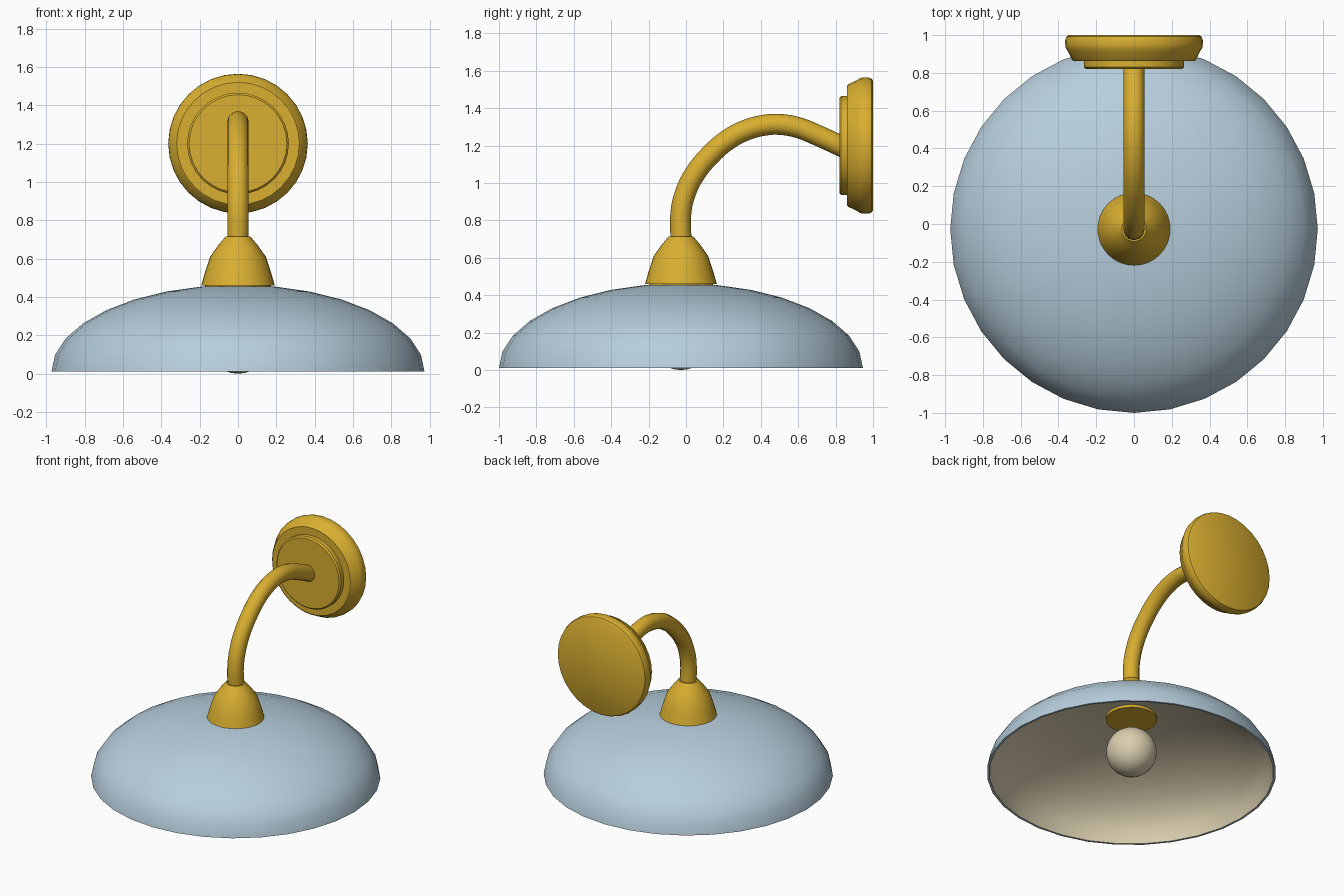
import bpy, math
from mathutils import Vector

if "Cube" in bpy.data.objects:
    bpy.data.objects.remove(bpy.data.objects["Cube"])

CY = -0.027          # shade axis
SEG = 32


def material(name, rgb):
    m = bpy.data.materials.new(name)
    m.diffuse_color = (*rgb, 1)
    m.use_nodes = True
    m.node_tree.nodes["Principled BSDF"].inputs["Base Color"].default_value = m.diffuse_color
    return m


brass = material("brass", (0.70, 0.43, 0.03))
blue = material("pale blue", (0.47, 0.62, 0.72))
cream = material("cream", (0.70, 0.62, 0.43))


def finish(ob, angle=35):
    bpy.ops.object.select_all(action='DESELECT')
    ob.select_set(True)
    bpy.context.view_layer.objects.active = ob
    bpy.ops.object.shade_smooth_by_angle(angle=math.radians(angle))


def lathe(name, profile, mats, origin, along_y=False, angle=35):
    """Revolve (radius, height) points; radius 0 makes a pole."""
    verts, faces, rings = [], [], []
    for r, h in profile:
        n = 1 if r == 0 else SEG
        rings.append([len(verts) + i for i in range(n)])
        for i in range(n):
            a = 2 * math.pi * i / SEG
            x, y = r * math.cos(a), r * math.sin(a)
            p = (x, h, -y) if along_y else (x, y, h)
            verts.append(Vector(p) + Vector(origin))
    for a, b in zip(rings, rings[1:]):
        for i in range(SEG):
            j = (i + 1) % SEG
            quad = [a[i % len(a)], a[j % len(a)], b[j % len(b)], b[i % len(b)]]
            faces.append(list(dict.fromkeys(quad)))
    me = bpy.data.meshes.new(name)
    me.from_pydata(verts, [], faces)
    for m in mats:
        me.materials.append(m)
    ob = bpy.data.objects.new(name, me)
    bpy.context.collection.objects.link(ob)
    finish(ob, angle)
    return ob


def dome(r, h):
    return [(r * math.cos(t), h * math.sin(t))
            for t in (math.pi / 2 * i / 8 for i in range(8))] + [(0, h)]


# Shade: thin half-ellipsoid shell, blue outside and cream inside
inner = dome(0.957, 0.438)
outer = dome(0.973, 0.453)
shade = lathe("shade", inner[::-1] + outer, [blue, cream], (0, CY, 0.01), angle=50)
for p in shade.data.polygons:
    p.material_index = 1 if p.index < SEG * 8 else 0

# Bulb
lathe("bulb", [(0.17 * math.sin(math.pi * i / 16) if 0 < i < 16 else 0,
                -0.17 * math.cos(math.pi * i / 16)) for i in range(17)],
      [cream], (0, CY, 0.17))

# Cup holding the shade, its base showing inside the dome
lathe("shade_cup", [(0, 0.42), (0.172, 0.42), (0.172, 0.459), (0.192, 0.459),
                    (0.172, 0.53), (0.145, 0.61), (0.105, 0.667), (0.065, 0.715), (0, 0.715)],
      [brass], (0, CY, 0))

# Stepped wall plate
lathe("wall_plate", [(0, 0.82), (0.255, 0.82), (0.265, 0.83), (0.265, 0.862),
                     (0.32, 0.862), (0.328, 0.868), (0.35, 0.915), (0.361, 0.93),
                     (0.364, 0.95), (0.364, 0.975), (0.358, 0.992), (0.345, 1.0), (0, 1.0)],
      [brass], (0, 0, 1.2), along_y=True)

# Curved arm
path = [(-.027, .69), (-.027, .845), (-.003, .947), (.045, 1.045), (.13, 1.15),
        (.227, 1.233), (.33, 1.286), (.436, 1.311), (.5, 1.313), (.596, 1.297),
        (.698, 1.257), (.85, 1.187)]
cu = bpy.data.curves.new("arm", 'CURVE')
cu.dimensions = '3D'
cu.bevel_depth = 0.056
cu.bevel_resolution = 4
cu.use_fill_caps = True
cu.resolution_u = 4
sp = cu.splines.new('BEZIER')
sp.bezier_points.add(len(path) - 1)
for bp, (y, z) in zip(sp.bezier_points, path):
    bp.co = (0, y, z)
    bp.handle_left_type = bp.handle_right_type = 'AUTO'
cu.materials.append(brass)
arm = bpy.data.objects.new("arm", cu)
bpy.context.collection.objects.link(arm)
bpy.ops.object.select_all(action='DESELECT')
arm.select_set(True)
bpy.context.view_layer.objects.active = arm
bpy.ops.object.convert(target='MESH')
finish(bpy.context.view_layer.objects.active)
